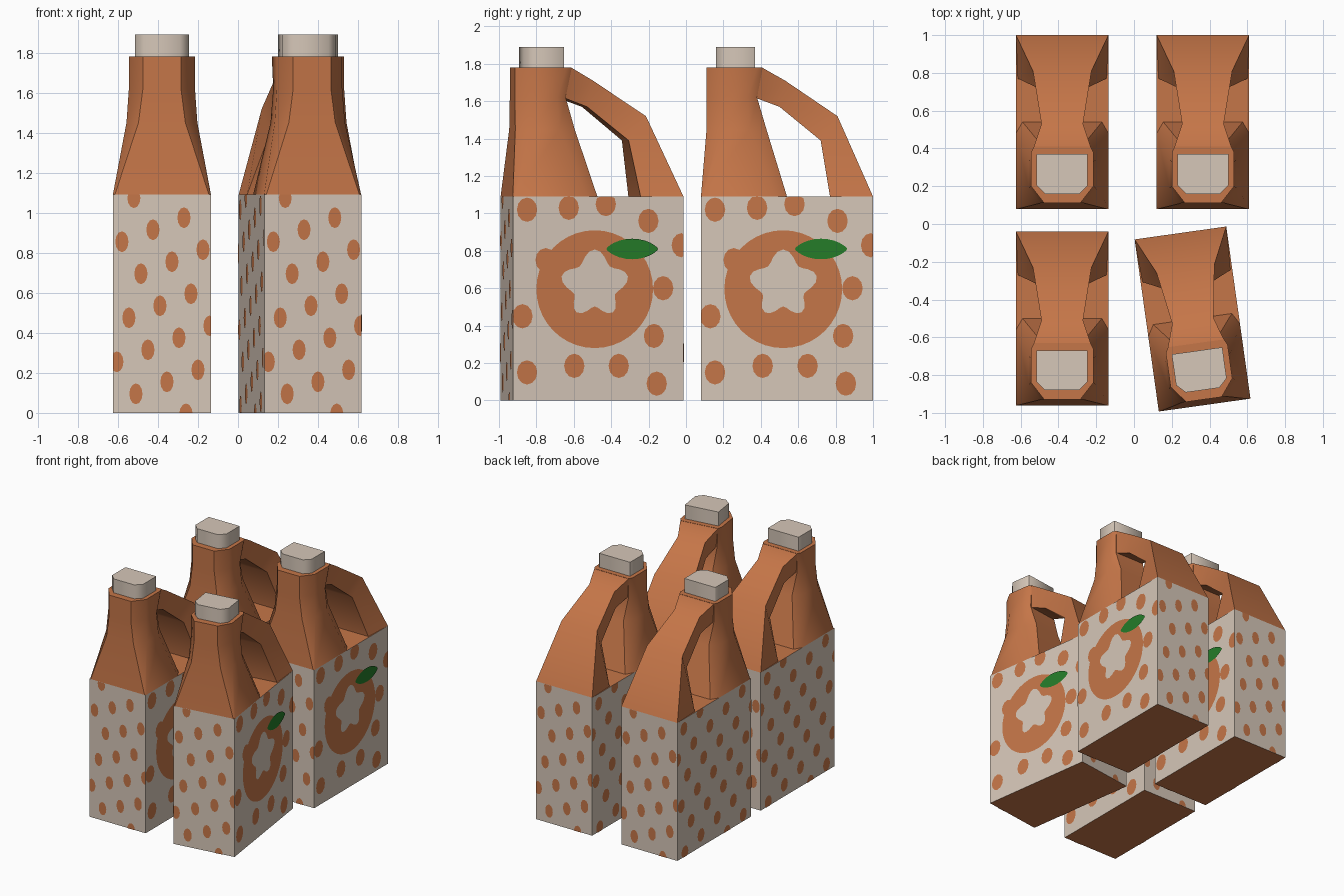
import bpy
from math import sin, cos, tau, pi, radians

cube = bpy.data.objects.get("Cube")
if cube:
    bpy.data.objects.remove(cube)


def material(name, rgb):
    m = bpy.data.materials.new(name)
    m.use_nodes = True
    m.diffuse_color = (*rgb, 1)
    m.node_tree.nodes["Principled BSDF"].inputs["Base Color"].default_value = (*rgb, 1)
    return m


CREAM, ORANGE, GREEN = 0, 1, 2
palette = [material("cream", (0.67, 0.57, 0.48)),
           material("orange", (0.56, 0.18, 0.065)),
           material("leaf_green", (0.018, 0.2, 0.022))]

HALF_W, HALF_L, LABEL_TOP = 0.245, 0.46, 1.09


def make_mesh(name, verts, faces, colours):
    me = bpy.data.meshes.new(name)
    me.from_pydata(verts, [], faces)
    for m in palette:
        me.materials.append(m)
    for p, c in zip(me.polygons, colours):
        p.material_index = c
    me.update()
    return me


def loft(name, rings, colour):
    """Closed skin through rings of equal point count."""
    n = len(rings[0])
    verts = [p for ring in rings for p in ring]
    faces = [(k * n + i, k * n + (i + 1) % n, (k + 1) * n + (i + 1) % n, (k + 1) * n + i)
             for k in range(len(rings) - 1) for i in range(n)]
    faces += [tuple(reversed(range(n))), tuple(range(len(verts) - n, len(verts)))]
    return make_mesh(name, verts, faces, [colour] * len(faces))


def section(z, front, back, half, cut_x, cut_y, back_half, back_cut):
    """Mirrored eight-sided outline at height z."""
    right = [(half - cut_x, front), (half, front + cut_y),
             (half, back - back_cut), (back_half, back)]
    return [(x, y, z) for x, y in right] + [(-x, y, z) for x, y in reversed(right)]


# Lower carton: cream sides, orange underside and floor of the grip hole
corners = [(-HALF_W, -HALF_L), (HALF_W, -HALF_L), (HALF_W, HALF_L), (-HALF_W, HALF_L)]
carton = loft("carton", [[(x, y, z) for x, y in corners] for z in (0, LABEL_TOP)], CREAM)
for p in carton.polygons:
    if abs(p.normal.z) > 0.5:
        p.material_index = ORANGE

# Shoulders and neck
neck = loft("neck", [
    section(1.09, -0.46, 0.0, 0.245, 0.01, 0.01, 0.21, 0.06),
    section(1.45, -0.43, -0.11, 0.177, 0.06, 0.08, 0.12, 0.09),
    section(1.62, -0.43, -0.16, 0.165, 0.07, 0.09, 0.13, 0.05),
    section(1.78, -0.43, -0.13, 0.165, 0.07, 0.09, 0.15, 0.03)], ORANGE)

# Handle: outer edge, inner edge and half widths along the arch
stations = [((-0.17, 1.778), (-0.2, 1.63), 0.155, 0.13),
            ((-0.13, 1.778), (-0.16, 1.615), 0.15, 0.12),
            ((-0.01, 1.71), (-0.04, 1.57), 0.11, 0.10),
            ((0.27, 1.52), (0.18, 1.39), 0.155, 0.13),
            ((0.46, 1.09), (0.23, 1.09), 0.245, 0.235)]
arch = []
for (yo, zo), (yi, zi), wo, wi in stations:
    arch.append([(wi, yi, zi), (wo, yo, zo), (-wo, yo, zo), (-wi, yi, zi)])
handle = loft("handle", arch, ORANGE)

# Cap
cap = loft("cap", [section(z, -0.38, -0.17, 0.135, 0.045, 0.045, 0.134, 0.001)
                   for z in (1.775, 1.89)], CREAM)


# Printed shapes: outlines in panel coordinates, clipped to the panel edges
def ellipse(u, v, ru, rv, n=12):
    return [(u + ru * cos(tau * i / n), v + rv * sin(tau * i / n)) for i in range(n)]


def lattice(half, stretch):
    """Slanted grid of dots filling a panel."""
    spots = []
    for j in range(-1, 7):
        for i in range(-6, 7):
            u = (0.11 + 0.155 * i - 0.06 * j) * stretch
            v = 0.975 + 0.06 * i - 0.22 * j
            if abs(u) < half + 0.01 and -0.02 < v < LABEL_TOP:
                spots.append(ellipse(u, v, 0.033 * stretch, 0.052))
    return spots


def print_panel(name, shapes, half, place):
    verts, faces, colours = [], [], []
    for outline, colour, lift in shapes:
        start = len(verts)
        for u, v in outline:
            u = max(-half, min(half, u))
            v = max(0, min(LABEL_TOP, v))
            verts.append(place(u, v, lift))
        faces.append(tuple(range(start, len(verts))))
        colours.append(colour)
    return make_mesh(name, verts, faces, colours)


def dots(half, stretch):
    return [(d, ORANGE, 0.003) for d in lattice(half, stretch)]


front_print = print_panel("front_dots", dots(HALF_W, 1), HALF_W,
                          lambda u, v, h: (u, -HALF_L - h, v))
back_print = print_panel("back_dots", dots(HALF_W, 1), HALF_W,
                         lambda u, v, h: (-u, HALF_L + h, v))
right_print = print_panel("right_dots", dots(HALF_L, 1.3), HALF_L,
                          lambda u, v, h: (-HALF_W - h, -u, v))

# Left panel: fruit ring with a wavy centre, a leaf and loose dots
spots = [(-0.385, 1.02), (-0.16, 1.03), (0.04, 1.05), (0.27, 0.96), (0.45, 0.83),
         (0.35, 0.6), (0.3, 0.345), (0.315, 0.09), (0.11, 0.185), (-0.13, 0.185),
         (-0.385, 0.15), (-0.41, 0.45), (-0.285, 0.75)]
art = [(ellipse(u, v, 0.055, 0.065), ORANGE, 0.003) for u, v in spots]
art.append((ellipse(-0.02, 0.595, 0.315, 0.315, 40), ORANGE, 0.004))
wavy = []
for i in range(40):
    a = tau * i / 40
    r = 0.152 + 0.03 * cos(5 * (a - pi / 2)) + 0.02 * sin(a)
    wavy.append((-0.02 + r * cos(a), 0.605 + r * sin(a)))
art.append((wavy, CREAM, 0.006))
leaf = [(0.182 - 0.14 * cos(tau * i / 24),
         0.81 + 0.055 * sin(tau * i / 24) * abs(sin(tau * i / 24)) ** 0.5) for i in range(24)]
art.append((leaf[::-1], GREEN, 0.008))
left_print = print_panel("left_fruit_print", art, HALF_L,
                         lambda u, v, h: (HALF_W + h, u, v))

# Four jugs sharing the same parts, one slightly turned
parts = [carton, neck, handle, cap, front_print, back_print, right_print, left_print]
spread = [("back_right", -0.38, 0.54, 0), ("back_left", 0.365, 0.54, 0),
          ("front_right", -0.38, -0.5, 0), ("front_left", 0.31, -0.503, 8)]
bpy.ops.object.select_all(action='DESELECT')
for place, x, y, turn in spread:
    for me in parts:
        ob = bpy.data.objects.new(f"{place}_jug_{me.name}", me)
        bpy.context.collection.objects.link(ob)
        ob.location = (x, y, 0)
        ob.rotation_euler.z = radians(turn)
        if place == "back_right" and me in (neck, handle, cap):
            ob.select_set(True)
            bpy.context.view_layer.objects.active = ob
bpy.ops.object.shade_smooth_by_angle(angle=radians(50))
